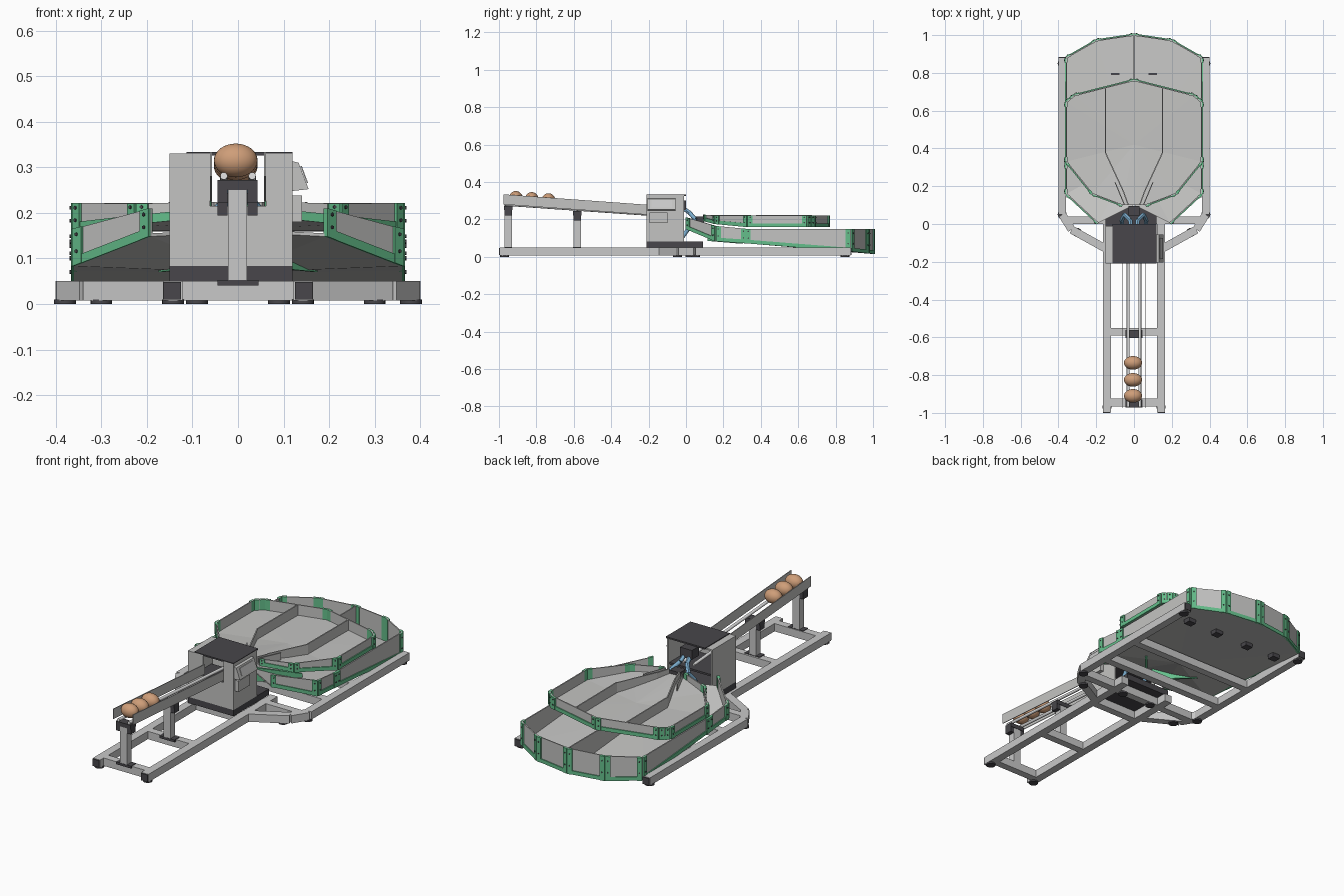
import bpy, bmesh, math
from mathutils import Vector

cube = bpy.data.objects.get("Cube")
if cube:
    bpy.data.objects.remove(cube)


def material(name, r, g, b):
    m = bpy.data.materials.new(name)
    m.use_nodes = True
    m.diffuse_color = (r, g, b, 1)
    m.node_tree.nodes["Principled BSDF"].inputs["Base Color"].default_value = (r, g, b, 1)
    return m


STEEL = material("light steel", 0.58, 0.58, 0.58)
PANEL = material("panel grey", 0.55, 0.55, 0.54)
GREEN = material("green plastic", 0.13, 0.52, 0.26)
DARK = material("dark plastic", 0.065, 0.062, 0.07)
BLUE = material("blue arm", 0.2, 0.42, 0.62)
EGG = material("egg shell", 0.62, 0.34, 0.19)
WHITE = material("white roller", 0.75, 0.75, 0.75)


def mesh(name, verts, faces, mat):
    me = bpy.data.meshes.new(name)
    bm = bmesh.new()
    vs = [bm.verts.new(v) for v in verts]
    for f in faces:
        bm.faces.new([vs[i] for i in f])
    bmesh.ops.recalc_face_normals(bm, faces=bm.faces)
    bm.to_mesh(me)
    bm.free()
    me.materials.append(mat)
    ob = bpy.data.objects.new(name, me)
    bpy.context.collection.objects.link(ob)
    return ob


HEX = [(0, 1, 2, 3), (7, 6, 5, 4), (0, 4, 5, 1), (1, 5, 6, 2), (2, 6, 7, 3), (3, 7, 4, 0)]


def plank(name, p, q, zp, zq, t, mat, shift=0):
    """Upright slab from p to q; zp and zq are (bottom, top) at each end."""
    p, q = Vector(p), Vector(q)
    d = (q - p).normalized()
    n = Vector((d.y, -d.x))
    verts = []
    for s in (shift - t / 2, shift + t / 2):
        a, b = p + n * s, q + n * s
        verts += [(*a, zp[0]), (*b, zq[0]), (*b, zq[1]), (*a, zp[1])]
    return mesh(name, verts, HEX, mat)


def box(name, x, y, z, mat):
    ym = (y[0] + y[1]) / 2
    return plank(name, (x[0], ym), (x[1], ym), z, z, y[1] - y[0], mat)


def rod(name, a, b, r, mat, sides=12):
    a, b = Vector(a), Vector(b)
    d = b - a
    bpy.ops.mesh.primitive_cylinder_add(vertices=sides, radius=r, depth=d.length, location=(a + b) / 2,
                                        rotation=d.to_track_quat('Z', 'Y').to_euler())
    ob = bpy.context.object
    ob.name = name
    ob.data.materials.append(mat)
    bpy.ops.object.shade_smooth_by_angle()
    return ob


def side_name(s):
    return "left" if s > 0 else "right"


# Base frame
FZ = (0.008, 0.05)
for s in (1, -1):
    n = side_name(s)
    path = [(0.38, 0.88), (0.38, 0.05), (0.33, -0.03), (0.15, -0.13)]
    for i in range(3):
        p, q = path[i], path[i + 1]
        plank(f"{n}_frame_rail_{i}", (s * p[0], p[1]), (s * q[0], q[1]), FZ, FZ, 0.042, STEEL)
    box(f"{n}_front_rail", sorted((s * 0.122, s * 0.165)), (-0.995, 0.1), FZ, STEEL)
    box(f"{n}_rail_cap", sorted((s * 0.125, s * 0.163)), (-1, -0.993), (0.01, 0.048), DARK)
    box(f"{n}_rear_cap", sorted((s * 0.361, s * 0.399)), (0.878, 0.885), (0.01, 0.048), DARK)
    for i, (x, y) in enumerate([(0.143, -0.97), (0.3, -0.045), (0.38, 0.05), (0.38, 0.85), (0.09, 0.02)]):
        rod(f"{n}_foot_{i}", (s * x, y, 0), (s * x, y, 0.01), 0.024, DARK, 16)
for i, (y, w) in enumerate([(-0.945, 0.14), (-0.57, 0.14), (-0.16, 0.14), (0.02, 0.36), (0.22, 0.37), (0.45, 0.37)]):
    box(f"cross_beam_{i}", (-w, w), (y - 0.02, y + 0.02), FZ, STEEL)

# Infeed posts with dark clamps
for i, (y, h) in enumerate([(-0.95, 0.25), (-0.582, 0.222)]):
    box(f"post_{i}", (-0.022, 0.02), (y - 0.02, y + 0.02), (0.04, h), STEEL)
    box(f"clamp_{i}", (-0.045, 0.043), (y - 0.022, y + 0.022), (h, h + 0.022), DARK)
    for x in (-0.034, 0.032):
        box(f"clamp_foot_{i}", (x - 0.011, x + 0.011), (y - 0.02, y + 0.02), (h - 0.028, h), DARK)
    box(f"post_base_{i}", (-0.045, 0.045), (y - 0.021, y + 0.021), (0.04, 0.053), DARK)

# Infeed ramp guards, rollers and eggs
for s in (1, -1):
    n = side_name(s)
    plank(f"{n}_guard", (s * 0.059, -0.975), (s * 0.059, -0.2), (0.28, 0.334), (0.225, 0.278), 0.004, PANEL)
    rod(f"{n}_roller", (s * 0.031, -0.97, 0.281), (s * 0.031, -0.02, 0.215), 0.008, WHITE)
for i, y in enumerate((-0.91, -0.825, -0.735)):
    bpy.ops.mesh.primitive_uv_sphere_add(segments=28, ring_count=16, radius=1,
                                         location=(-0.005, y, 0.315 - 0.07 * (y + 0.91)))
    egg = bpy.context.object
    egg.name = f"egg_{i}"
    egg.scale = (0.048, 0.036, 0.037)
    egg.data.materials.append(EGG)
    bpy.ops.object.shade_smooth()

# Housing, open towards the trays
box("housing_base", (-0.15, 0.12), (-0.21, 0.09), (0.05, 0.083), DARK)
box("housing_right_wall", (-0.15, -0.142), (-0.21, -0.01), (0.083, 0.33), PANEL)
box("housing_left_wall", (0.112, 0.12), (-0.21, -0.01), (0.083, 0.33), PANEL)
box("housing_front_low", (-0.142, 0.112), (-0.21, -0.202), (0.083, 0.215), PANEL)
box("housing_front_right", (-0.142, -0.062), (-0.21, -0.202), (0.215, 0.33), PANEL)
box("housing_front_left", (0.062, 0.112), (-0.21, -0.202), (0.215, 0.33), PANEL)
box("housing_shelf", (-0.142, 0.112), (-0.202, -0.02), (0.18, 0.19), DARK)
box("housing_right_top", (-0.15, -0.113), (-0.21, -0.01), (0.322, 0.33), PANEL)
box("housing_lid", (-0.113, 0.12), (-0.21, 0), (0.326, 0.334), DARK)
box("service_box", (0.12, 0.14), (-0.195, -0.1), (0.18, 0.238), PANEL)
profile = [(0.12, 0.313), (0.133, 0.31), (0.155, 0.252), (0.12, 0.248)]
mesh("control_panel", [(x, y, z) for y in (-0.205, -0.055) for x, z in profile], HEX, PANEL)
mesh("control_screen", [(x, y, z) for y in (-0.185, -0.075)
                        for x, z in [(0.137, 0.303), (0.14, 0.303), (0.154, 0.265), (0.151, 0.265)]], HEX, STEEL)

# Sorting arm
box("arm_motor", (-0.03, 0.03), (0.045, 0.095), (0.15, 0.215), DARK)
box("arm_carriage", (-0.035, 0.035), (-0.06, 0), (0.25, 0.3), DARK)
for s in (1, -1):
    pts = [(0.06, -0.03, 0.09), (0.065, 0.02, 0.16), (0.05, 0.05, 0.2), (0.02, 0.02, 0.235), (0.015, -0.03, 0.27)]
    for i in range(4):
        a, b = [(s * v[0], v[1], v[2]) for v in pts[i:i + 2]]
        rod(f"{side_name(s)}_arm_{i}", a, b, 0.011, BLUE)


# Trays: fan-shaped floor, panel walls, green trim and corner posts
def tray(name, rim, hub, walls):
    """rim holds (x, y, floor, wall top) of the left half, from front centre to back centre."""
    loop = rim + [(-x, y, f, t) for x, y, f, t in reversed(rim) if x > 0]
    k = len(loop)
    top = [(x, y, f) for x, y, f, t in loop] + [hub]
    low = [(x, y, z - 0.007) for x, y, z in top]
    faces = [(i, (i + 1) % k, k) for i in range(k)]
    faces += [(b + k + 1, a + k + 1, c + k + 1) for a, b, c in faces]
    faces += [(i, i + k + 1, (i + 1) % k + k + 1, (i + 1) % k) for i in range(k)]
    mesh(name + "_floor", top + low, faces, PANEL)
    for i in range(walls, len(rim) - 1):
        for s in (1, -1):
            a, b = [Vector((s * v[0], v[1], v[2], v[3])) for v in rim[i:i + 2]]
            if s < 0:
                a, b = b, a
            za, zb = (a.z - 0.007, a.w), (b.z - 0.007, b.w)
            w = f"{side_name(s)}_{name}_wall_{i}"
            plank(w, a.xy, b.xy, za, zb, 0.006, PANEL)
            plank(w + "_trim", a.xy, b.xy, (za[0], za[0] + 0.02), (zb[0], zb[0] + 0.02), 0.01, GREEN, 0.003)
            length = (b.xy - a.xy).length
            frac = min(0.5, 0.026 / length)
            for u in (0, 1 - frac):
                c, d = a.lerp(b, u), a.lerp(b, u + frac)
                plank(w + "_post", c.xy, d.xy, (c.z - 0.007, c.w), (d.z - 0.007, d.w), 0.014, GREEN, 0.003)
                # Bolts through each post
                m = (c + d) / 2
                out = Vector((b.y - a.y, a.x - b.x)).normalized()
                for v in (0.3, 0.8):
                    z = m.z + (m.w - m.z) * v
                    rod(w + "_bolt", (*(m.xy + out * 0.009), z), (*(m.xy + out * 0.013), z), 0.004, DARK, 6)


tray("upper_tray", [(0, 0.1, 0.2, 0.225), (0.06, 0.1, 0.198, 0.225), (0.22, 0.16, 0.182, 0.22),
                    (0.357, 0.33, 0.166, 0.222), (0.357, 0.645, 0.166, 0.222), (0.315, 0.68, 0.166, 0.222),
                    (0, 0.76, 0.166, 0.222)], (0, 0.42, 0.17), 1)
tray("lower_tray", [(0, 0.1, 0.165, 0.19), (0.19, 0.005, 0.155, 0.21), (0.357, 0.16, 0.09, 0.165),
                    (0.357, 0.32, 0.079, 0.15), (0.357, 0.88, 0.035, 0.15), (0.2, 0.97, 0.025, 0.15),
                    (0, 1.0, 0.022, 0.15)], (0, 0.36, 0.076), 1)

# Lane dividers
for s in (1, -1):
    n = side_name(s)
    lane = [(0.15, 0.722), (0.15, 0.375), (0.055, 0.17), (0.03, 0.1)]
    floor = [0.166, 0.168, 0.185, 0.195]
    for i in range(3):
        p, q = [(s * x, y) for x, y in lane[i:i + 2]]
        plank(f"{n}_lane_divider_{i}", p, q, (floor[i], 0.222), (floor[i + 1], 0.224), 0.006, PANEL)
    plank(f"{n}_outer_chute", (s * 0.1, 0.22), (s * 0.05, 0.1), (0.183, 0.222), (0.195, 0.224), 0.005, PANEL)
    plank(f"{n}_under_rib", (s * 0.02, 0.12), (s * 0.17, 0.3), (0.085, 0.16), (0.07, 0.1), 0.012, GREEN)
    for x in (0.1, 0.28):
        box(f"{n}_tray_pad", (s * x - 0.022, s * x + 0.022), (0.76, 0.8), (0.012, 0.04), DARK)
plank("lower_divider", (0, 0.36), (0, 0.997), (0.074, 0.15), (0.022, 0.15), 0.006, PANEL)
